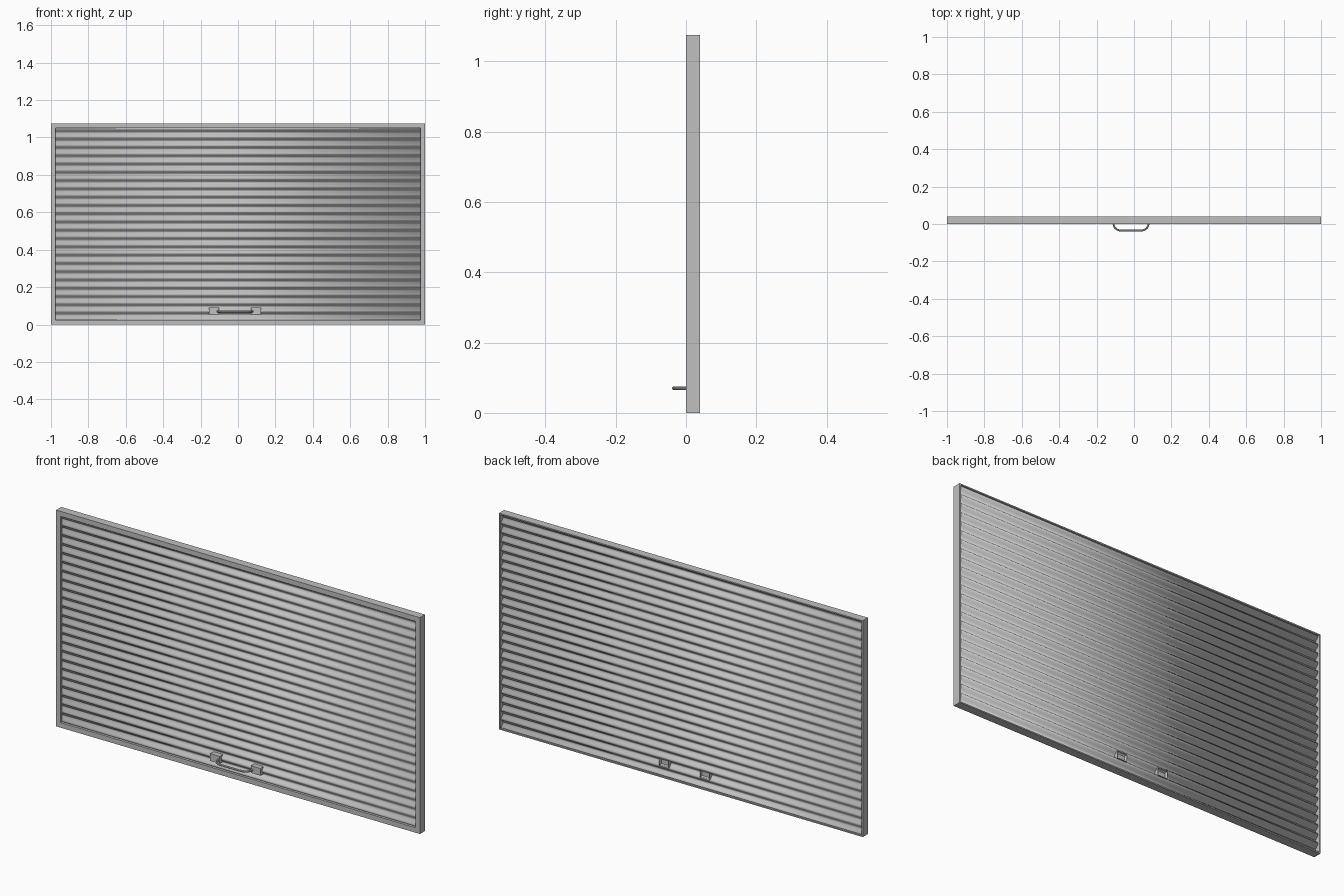
import bpy, bmesh, math

cube = bpy.data.objects.get("Cube")
if cube:
    bpy.data.objects.remove(cube, do_unlink=True)

# One plain grey metal for every part
metal = bpy.data.materials.new("grey_metal")
metal.use_nodes = True
GREY = (0.53, 0.53, 0.53, 1)
metal.diffuse_color = GREY
metal.node_tree.nodes["Principled BSDF"].inputs["Base Color"].default_value = GREY

HALF_W, HEIGHT, DEPTH = 1.0, 1.075, 0.04
WALL = 0.006


def add_object(name, bm):
    bmesh.ops.recalc_face_normals(bm, faces=bm.faces[:])
    mesh = bpy.data.meshes.new(name)
    bm.to_mesh(mesh)
    bm.free()
    mesh.materials.append(metal)
    obj = bpy.data.objects.new(name, mesh)
    bpy.context.collection.objects.link(obj)
    return obj


def activate(obj):
    bpy.ops.object.select_all(action='DESELECT')
    obj.select_set(True)
    bpy.context.view_layer.objects.active = obj


# Frame: an L section (inset, y) swept round the opening with mitred corners
section = [(0, 0), (0.025, 0), (0.025, 0.012), (WALL, 0.012), (WALL, DEPTH), (0, DEPTH)]
bm = bmesh.new()
rings = []
for sx, sz in [(-1, -1), (1, -1), (1, 1), (-1, 1)]:
    rings.append([bm.verts.new((sx * (HALF_W - d), y, HEIGHT / 2 + sz * (HEIGHT / 2 - d)))
                  for d, y in section])
n = len(section)
for i in range(4):
    a, b = rings[i], rings[(i + 1) % 4]
    for j in range(n):
        k = (j + 1) % n
        bm.faces.new((a[j], a[k], b[k], b[j]))
add_object("frame", bm)

# Corrugated shutter curtain filling the frame
WAVES, STEPS = 24, 14
bm = bmesh.new()
previous = None
for i in range(WAVES * STEPS + 1):
    z = WALL + (HEIGHT - 2 * WALL) * i / (WAVES * STEPS)
    y = 0.023 + 0.008 * math.cos(2 * math.pi * i / STEPS)
    row = [bm.verts.new((s * (HALF_W - WALL), y, z)) for s in (-1, 1)]
    if previous:
        bm.faces.new((previous[0], previous[1], row[1], row[0]))
    previous = row
curtain = add_object("corrugated_curtain", bm)
solid = curtain.modifiers.new("thickness", 'SOLIDIFY')
solid.thickness = 0.002
solid.offset = 0
activate(curtain)
bpy.ops.object.shade_smooth_by_angle()

# Handle mounts: small boxes through the curtain, hollowed at the back
HANDLE_X, HANDLE_Z = -0.016, 0.07
for name, side in (("left_handle_mount", 1), ("right_handle_mount", -1)):
    bm = bmesh.new()
    bmesh.ops.create_cube(bm, size=1)
    for v in bm.verts:
        v.co = (HANDLE_X + side * 0.112 + v.co.x * 0.052,
                0.0195 + v.co.y * 0.035,
                0.072 + v.co.z * 0.036)
    bm.normal_update()
    back = [f for f in bm.faces if f.normal.y > 0.9]
    bmesh.ops.inset_region(bm, faces=back, thickness=0.005)
    for v in back[0].verts:
        v.co.y -= 0.012
    add_object(name, bm)

# Grab handle: round bar with quarter-round ends
BEND, REACH, HALF = 0.04, 0.035, 0.093
right_end = []
for i in range(9):
    t = math.pi / 2 * i / 8
    right_end.append((HALF - BEND + BEND * math.cos(t), -REACH * math.sin(t)))
path = [(HALF, 0.012)] + right_end
path += [(-x, y) for x, y in reversed(path)]
curve = bpy.data.curves.new("grab_handle", 'CURVE')
curve.dimensions = '3D'
curve.bevel_depth = 0.005
curve.bevel_resolution = 3
curve.use_fill_caps = True
spline = curve.splines.new('POLY')
spline.points.add(len(path) - 1)
for point, (x, y) in zip(spline.points, path):
    point.co = (HANDLE_X + x, y, HANDLE_Z, 1)
curve.materials.append(metal)
handle = bpy.data.objects.new("grab_handle", curve)
bpy.context.collection.objects.link(handle)
activate(handle)
bpy.ops.object.convert(target='MESH')
bpy.ops.object.shade_smooth_by_angle()
